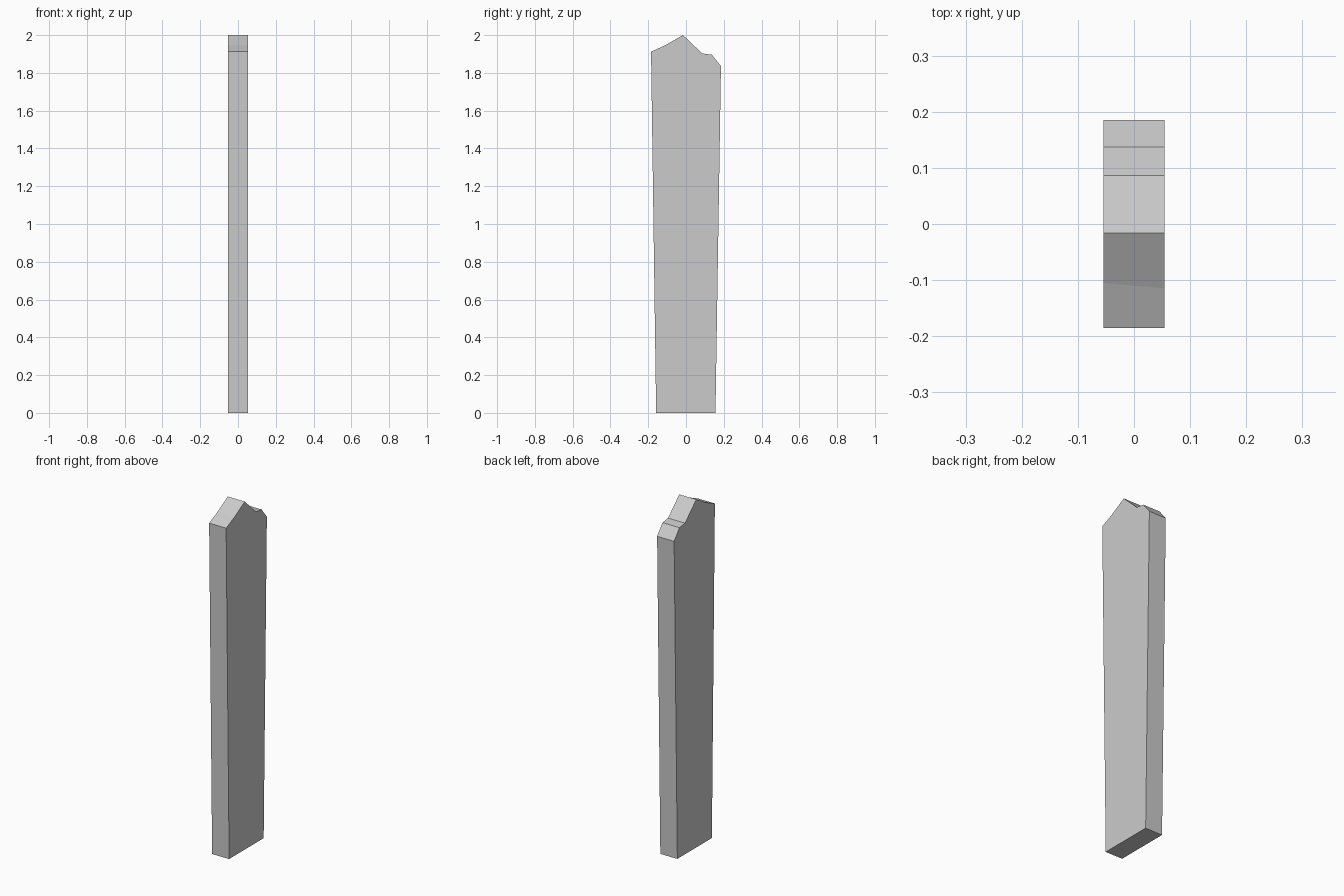
import bpy, bmesh

if "Cube" in bpy.data.objects:
    bpy.data.objects.remove(bpy.data.objects["Cube"])

# Plank outline (y, z): tapered sides, chipped pointed top
outline = [(-0.158, 0), (0.156, 0), (0.185, 1.836), (0.137, 1.896),
           (0.086, 1.903), (-0.016, 2.0), (-0.11, 1.946), (-0.185, 1.912)]
half = 0.054
chip = 6        # the crease on the sloping top runs slightly skewed
skew = 0.0045

bm = bmesh.new()
sides = []
for x, s in ((-half, 1), (half, -1)):
    sides.append([bm.verts.new((x, y + (s * skew if i == chip else 0),
                                z + (s * 0.002 if i == chip else 0)))
                  for i, (y, z) in enumerate(outline)])
left, right = sides

# Broad faces and the edge strip between them
bm.faces.new(left)
bm.faces.new(right)
n = len(outline)
for i in range(n):
    j = (i + 1) % n
    bm.faces.new((left[i], left[j], right[j], right[i]))
bmesh.ops.recalc_face_normals(bm, faces=bm.faces)

mesh = bpy.data.meshes.new("wooden_plank")
bm.to_mesh(mesh)
bm.free()
bpy.context.collection.objects.link(bpy.data.objects.new("wooden_plank", mesh))
